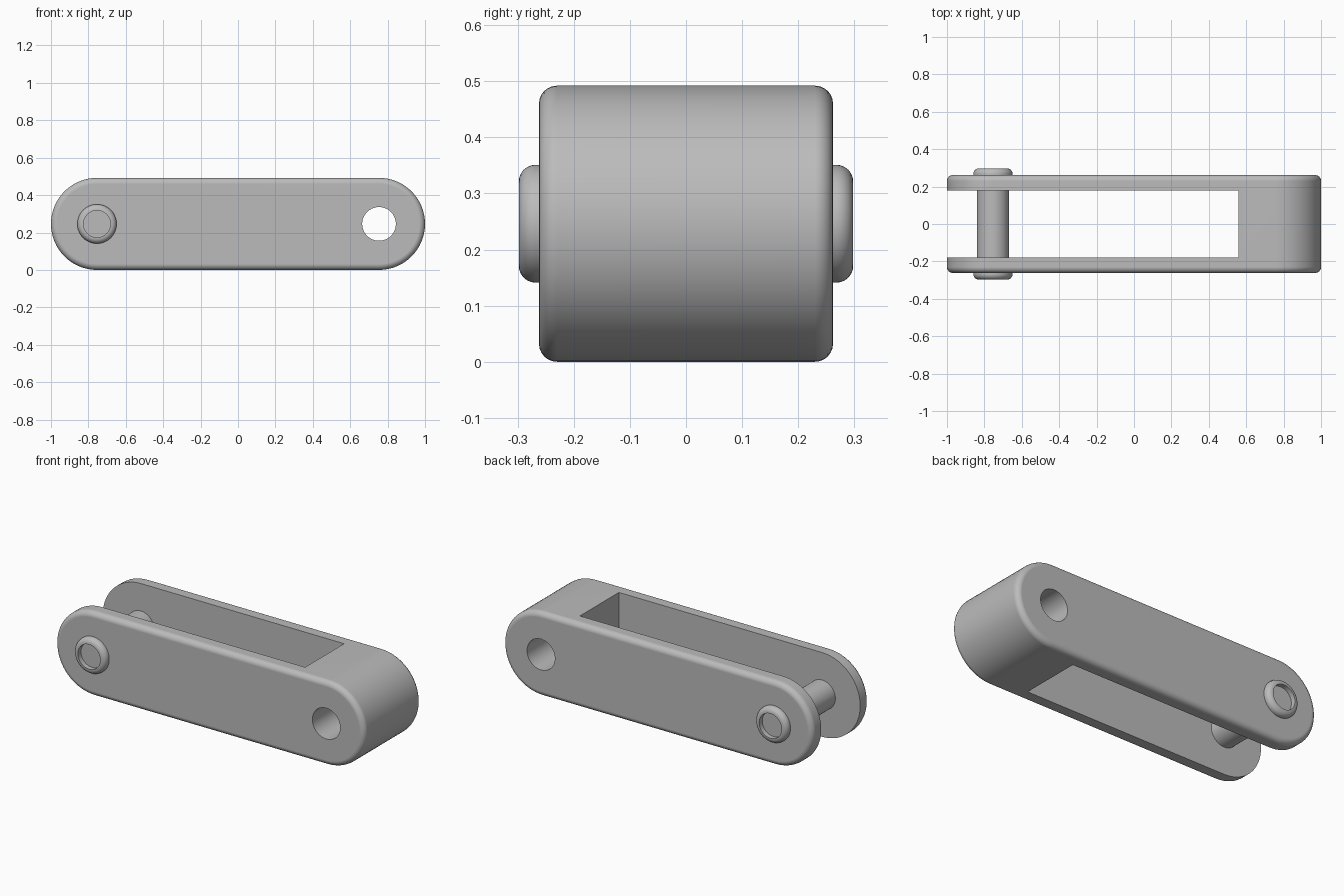
import bpy, bmesh
from math import sin, cos, pi

if "Cube" in bpy.data.objects:
    bpy.data.objects.remove(bpy.data.objects["Cube"])

R = 0.246          # end radius, also the height of the pin axis
PIVOT = 1 - R      # distance of both pivots from the middle
HALF = 0.262       # half width of the body
ROUND = 0.032      # edge rounding

steel = bpy.data.materials.new("grey_steel")
steel.use_nodes = True
colour = (0.5, 0.5, 0.5, 1)
steel.diffuse_color = colour
steel.node_tree.nodes["Principled BSDF"].inputs["Base Color"].default_value = colour


def loft(name, rings):
    """Join equal rings of points in order and cap both ends."""
    bm = bmesh.new()
    loops = [[bm.verts.new(p) for p in ring] for ring in rings]
    n = len(loops[0])
    for a, b in zip(loops, loops[1:]):
        for i in range(n):
            j = (i + 1) % n
            bm.faces.new((a[i], a[j], b[j], b[i]))
    bm.faces.new(loops[0])
    bm.faces.new(loops[-1])
    bmesh.ops.recalc_face_normals(bm, faces=bm.faces)
    mesh = bpy.data.meshes.new(name)
    bm.to_mesh(mesh)
    bm.free()
    obj = bpy.data.objects.new(name, mesh)
    bpy.context.collection.objects.link(obj)
    mesh.materials.append(steel)
    return obj


def circle(x, y, r, n=64):
    return [(x + r * cos(2 * pi * i / n), y, R + r * sin(2 * pi * i / n)) for i in range(n)]


def stadium(y, r, n=32):
    pts = []
    for side, start in ((1, -pi / 2), (-1, pi / 2)):
        for i in range(n + 1):
            a = start + pi * i / n
            pts.append((side * PIVOT + r * cos(a), y, R + r * sin(a)))
    return pts


def roundover(r, y, size, steps=6):
    """Quarter arc of (radius, y) from the flat end to the side."""
    return [(r - size + size * sin(pi / 2 * i / steps),
             y - size + size * cos(pi / 2 * i / steps)) for i in range(steps + 1)]


def both_ends(half):
    return half + [(r, -y) for r, y in reversed(half)]


def activate(obj):
    bpy.ops.object.select_all(action='DESELECT')
    obj.select_set(True)
    bpy.context.view_layer.objects.active = obj


def cut(obj, cutter):
    activate(obj)
    mod = obj.modifiers.new("cut", 'BOOLEAN')
    mod.operation = 'DIFFERENCE'
    mod.solver = 'EXACT'
    mod.object = cutter
    bpy.ops.object.modifier_apply(modifier=mod.name)
    bpy.data.objects.remove(cutter)


def finish(obj):
    activate(obj)
    bpy.ops.object.shade_smooth_by_angle(angle=pi / 6)
    mod = obj.modifiers.new("flat_normals", 'WEIGHTED_NORMAL')
    mod.keep_sharp = True


# Body: rounded link with an open slot and a pivot hole
body = loft("link_body", [stadium(y, r) for r, y in both_ends(roundover(R, HALF, ROUND))])
slot = loft("slot_cutter", [[(x, y, z) for x, y in ((-1.2, -0.18), (0.56, -0.18), (0.56, 0.18), (-1.2, 0.18))]
                            for z in (-0.2, 0.8)])
hole = loft("hole_cutter", [circle(PIVOT, y, 0.09) for y in (-0.5, 0.5)])
for cutter in (slot, hole):
    cutter.hide_render = True
    cut(body, cutter)
finish(body)

# Pin: shaft with rounded, hollowed heads
head = [(0.072, 0.27), (0.072, 0.298)] + roundover(0.105, 0.298, 0.03)
profile = both_ends(head + [(0.105, 0.25), (0.0855, 0.25)])
finish(loft("hinge_pin", [circle(-PIVOT, y, r) for r, y in profile]))
